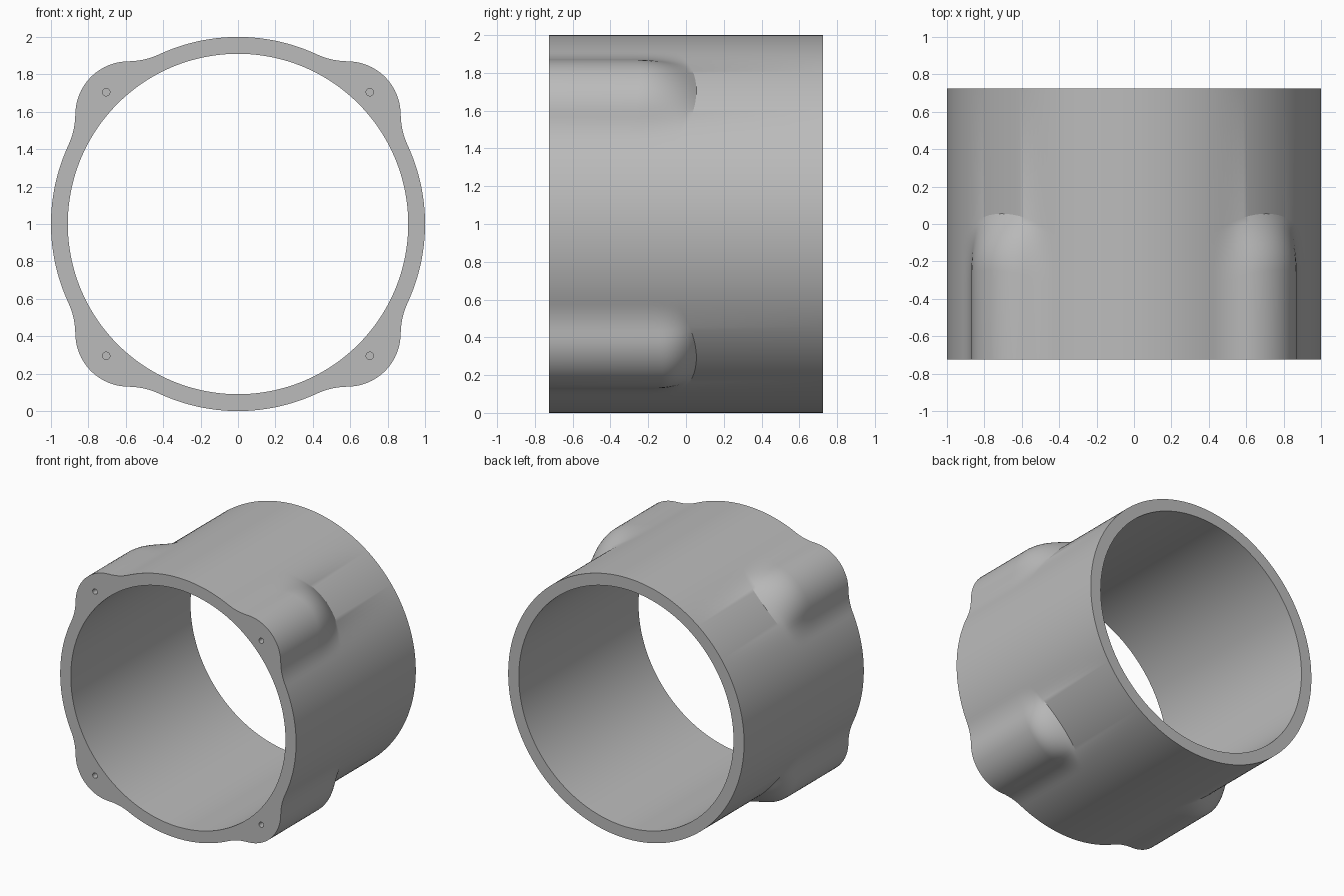
import bpy, bmesh
from math import sin, cos, acos, atan2, sqrt, pi

cube = bpy.data.objects.get("Cube")
if cube:
    bpy.data.objects.remove(cube)

HALF, INNER = 0.725, 0.91      # half length, bore radius (outer radius is 1)
BUMP_D, BUMP_R = 0.827, 0.285  # lug circle: distance from axis, radius
FILLET = 0.4                   # concave blend between tube and lug
SEGS, STEPS = 240, 10

# Blend circle touches both the tube and the lug circle
FD = 1 + FILLET
EDGE = acos((FD**2 + BUMP_D**2 - (BUMP_R + FILLET)**2) / (2 * FD * BUMP_D))
k = BUMP_R / (BUMP_R + FILLET)
TANGENT = atan2(k * FD * sin(EDGE), BUMP_D + k * (FD * cos(EDGE) - BUMP_D))


def lug_radius(a):
    """Outer radius at angle a from the middle of a lug."""
    if a < TANGENT:
        return BUMP_D * cos(a) + sqrt(BUMP_R**2 - (BUMP_D * sin(a))**2)
    if a < EDGE:
        b = EDGE - a
        return FD * cos(b) - sqrt(FILLET**2 - (FD * sin(b))**2)
    return 1.0


def outer_row(i):
    """(radius, y) pairs from front to back along one line of the outside."""
    t = 2 * pi * i / SEGS
    a = abs(t % (pi / 2) - pi / 4)
    rise = lug_radius(a) - 1
    end = 0.055 - 0.1 * min(1, a / EDGE)**2
    span = 0.3 if t < pi else 0.18
    row = [(1 + rise, -HALF)]
    for s in range(STEPS + 1):
        u = s / STEPS
        row.append((1 + rise * (1 - u * u), end - span * (1 - u)))
    return row + [(1, HALF)]


# Material
grey = bpy.data.materials.new("plain grey")
grey.use_nodes = True
colour = (0.5, 0.5, 0.5, 1)
grey.diffuse_color = colour
grey.node_tree.nodes["Principled BSDF"].inputs["Base Color"].default_value = colour


def make_object(name, bm):
    bmesh.ops.recalc_face_normals(bm, faces=bm.faces)
    mesh = bpy.data.meshes.new(name)
    bm.to_mesh(mesh)
    bm.free()
    mesh.materials.append(grey)
    obj = bpy.data.objects.new(name, mesh)
    bpy.context.collection.objects.link(obj)
    return obj


# Tube with four lugs: closed cross-section loops swept round the axis
bm = bmesh.new()
loops = []
for i in range(SEGS):
    t = 2 * pi * i / SEGS
    section = outer_row(i) + [(INNER, HALF), (INNER, -HALF)]
    loops.append([bm.verts.new((r * cos(t), y, 1 + r * sin(t))) for r, y in section])
for i in range(SEGS):
    p, q = loops[i], loops[(i + 1) % SEGS]
    for j in range(len(p)):
        n = (j + 1) % len(p)
        bm.faces.new((p[j], p[n], q[n], q[j]))
tube = make_object("lugged_tube", bm)

# Screw holes in the front of the lugs
bm = bmesh.new()
for sx in (-1, 1):
    for sz in (-1, 1):
        rings = []
        for y in (-HALF - 0.1, -HALF + 0.3):
            rings.append([bm.verts.new((sx * 0.705 + 0.02 * cos(pi * i / 12), y,
                                        1 + sz * 0.705 + 0.02 * sin(pi * i / 12)))
                          for i in range(24)])
        bm.faces.new(rings[0])
        bm.faces.new(rings[1])
        for i in range(24):
            n = (i + 1) % 24
            bm.faces.new((rings[0][i], rings[0][n], rings[1][n], rings[1][i]))
cutter = make_object("screw_hole_cutter", bm)
cutter.hide_render = True

bpy.ops.object.select_all(action='DESELECT')
bpy.context.view_layer.objects.active = tube
tube.select_set(True)
cut = tube.modifiers.new("screw_holes", 'BOOLEAN')
cut.operation = 'DIFFERENCE'
cut.solver = 'EXACT'
cut.object = cutter
bpy.ops.object.modifier_apply(modifier=cut.name)
bpy.data.objects.remove(cutter)
bpy.ops.object.shade_smooth_by_angle(angle=0.45)
